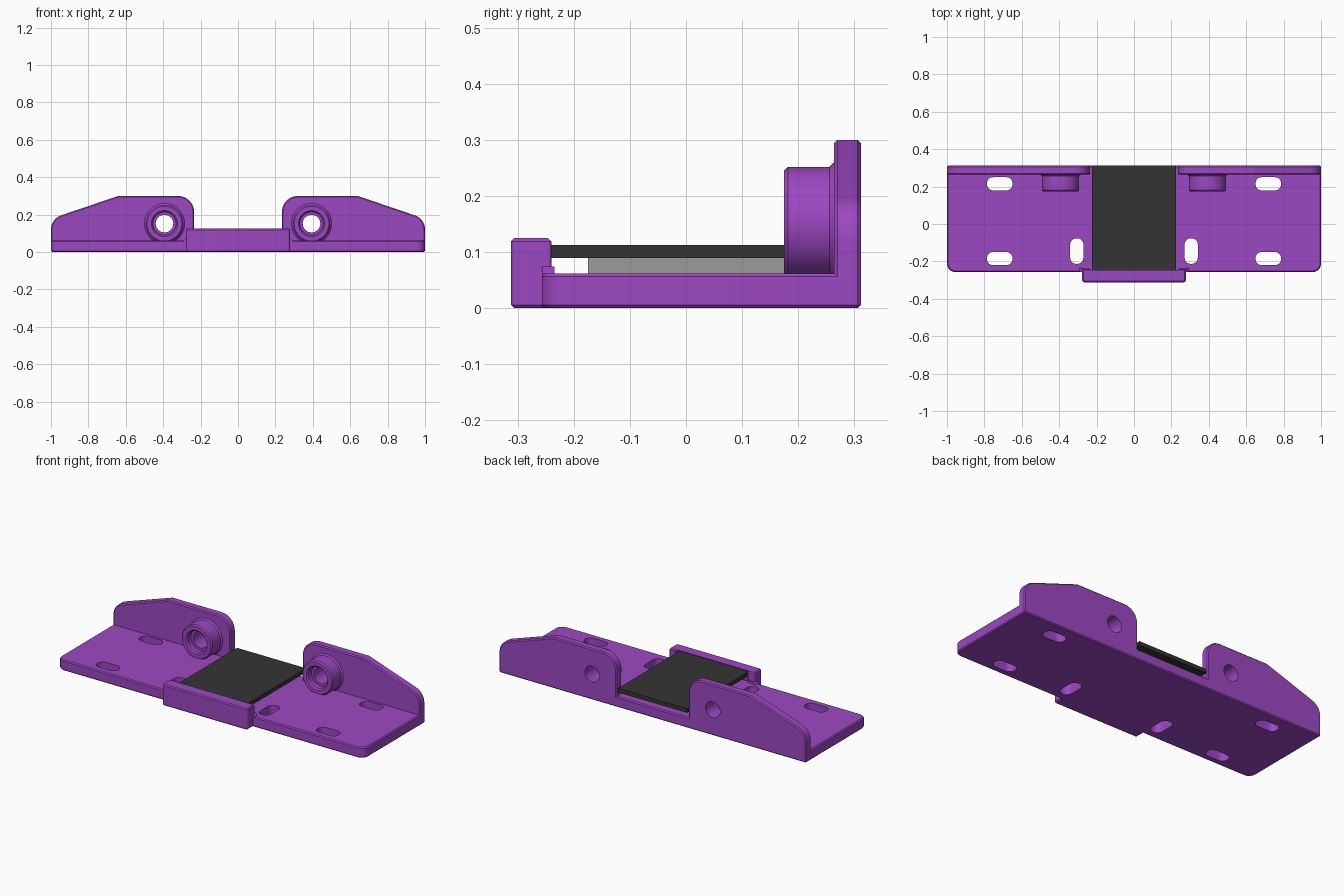
import bpy, bmesh, math
from mathutils import Vector, Matrix

if "Cube" in bpy.data.objects:
    bpy.data.objects.remove(bpy.data.objects["Cube"])


def material(name, rgb):
    m = bpy.data.materials.new(name)
    m.diffuse_color = (*rgb, 1)
    m.use_nodes = True
    m.node_tree.nodes["Principled BSDF"].inputs["Base Color"].default_value = m.diffuse_color
    return m


PURPLE = material("purple", (0.335, 0.064, 0.54))
DARK = material("charcoal", (0.034, 0.034, 0.034))
GREY = material("grey", (0.33, 0.33, 0.33))


def rounded(corners, steps=8):
    """2D outline from (x, y, radius) corners, rounding each with an arc."""
    pts = []
    n = len(corners)
    for i, (x, y, r) in enumerate(corners):
        p = Vector((x, y))
        if r == 0:
            pts.append(p)
            continue
        a = (Vector(corners[i - 1][:2]) - p).normalized()
        b = (Vector(corners[(i + 1) % n][:2]) - p).normalized()
        half = a.angle(b) / 2
        centre = p + (a + b).normalized() * (r / math.sin(half))
        start = p + a * (r / math.tan(half)) - centre
        end = p + b * (r / math.tan(half)) - centre
        sweep = start.angle_signed(end)
        a0 = math.atan2(start.y, start.x)
        for k in range(steps + 1):
            t = a0 - sweep * k / steps
            pts.append(centre + r * Vector((math.cos(t), math.sin(t))))
    return pts


def add_object(name, bm, mat):
    bmesh.ops.recalc_face_normals(bm, faces=bm.faces)
    me = bpy.data.meshes.new(name)
    bm.to_mesh(me)
    bm.free()
    me.materials.append(mat)
    ob = bpy.data.objects.new(name, me)
    bpy.context.collection.objects.link(ob)
    return ob


def extrude(name, pts, lo, hi, mat, upright=False):
    """Extrude an outline along z, or along y for an upright x-z outline."""
    bm = bmesh.new()
    place = (lambda p: (p[0], lo, p[1])) if upright else (lambda p: (p[0], p[1], lo))
    face = bm.faces.new([bm.verts.new(place(p)) for p in pts])
    out = bmesh.ops.extrude_face_region(bm, geom=[face])
    move = Vector((0, hi - lo, 0)) if upright else Vector((0, 0, hi - lo))
    bmesh.ops.translate(bm, vec=move,
                        verts=[v for v in out["geom"] if isinstance(v, bmesh.types.BMVert)])
    return add_object(name, bm, mat)


def finish(ob, bevel=0.0, cutters=()):
    """Chamfer, cut, bake the modifiers and shade."""
    if bevel:
        b = ob.modifiers.new("chamfer", 'BEVEL')
        b.width, b.segments, b.limit_method = bevel, 1, 'ANGLE'
        b.angle_limit = math.radians(35)
    for c in cutters:
        m = ob.modifiers.new("cut", 'BOOLEAN')
        m.operation, m.solver, m.object = 'DIFFERENCE', 'EXACT', c
    bpy.context.view_layer.update()
    dg = bpy.context.evaluated_depsgraph_get()
    me = bpy.data.meshes.new_from_object(ob.evaluated_get(dg))
    ob.modifiers.clear()
    ob.data = me
    me.shade_smooth()
    me.set_sharp_from_angle(angle=math.radians(25))
    for c in cutters:
        bpy.data.objects.remove(c)


def box_outline(x0, x1, y0, y1, r=0.0):
    return rounded([(x0, y0, r), (x1, y0, r), (x1, y1, r), (x0, y1, r)])


def slot(cx, cy, w, h):
    r = min(w, h) / 2 - 0.003
    ob = extrude("slot_cutter", box_outline(cx - w / 2, cx + w / 2, cy - h / 2, cy + h / 2, r),
                 -0.1, 0.2, PURPLE)
    ob.hide_render = True
    return ob


# Base plate with mounting slots
base = extrude("base_plate", rounded([(-1, -0.257, 0.045), (1, -0.257, 0.045),
                                      (1, 0.312, 0), (-1, 0.312, 0)]), 0, 0.062, PURPLE)
cuts = []
for s in (-1, 1):
    cuts += [slot(s * 0.718, 0.215, 0.136, 0.07), slot(s * 0.718, -0.185, 0.136, 0.07),
             slot(s * 0.306, -0.145, 0.07, 0.136)]
finish(base, 0.006, cuts)

# Front lip that wraps the corners of the pad
lip = extrude("front_lip", rounded([
    (-0.277, -0.312, 0.012), (0.277, -0.312, 0.012), (0.277, -0.24, 0.006),
    (0.23, -0.24, 0), (0.23, -0.262, 0), (-0.23, -0.262, 0),
    (-0.23, -0.24, 0), (-0.277, -0.24, 0.006)]), 0, 0.125, PURPLE)
finish(lip, 0.006)

BOSS_X, BOSS_Z = 0.393, 0.152
# Boss profile as (radius, y): flared root, chamfered rim, counterbore
PROFILE = [(0.108, 0.272), (0.108, 0.264), (0.1, 0.256), (0.1, 0.182), (0.093, 0.175),
           (0.07, 0.175), (0.062, 0.183), (0.062, 0.212), (0.047, 0.212), (0.047, 0.272)]

for s, side in ((-1, "left"), (1, "right")):
    # Rear wall with sloping shoulder and screw hole
    wall = extrude(side + "_rear_wall", rounded([
        (s * 0.235, 0, 0), (s, 0, 0), (s, 0.178, 0.08), (s * 0.64, 0.3, 0.04),
        (s * 0.235, 0.3, 0.085)]), 0.264, 0.312, PURPLE, True)
    ring = [(s * BOSS_X + 0.047 * math.cos(t * math.tau / 48),
             BOSS_Z + 0.047 * math.sin(t * math.tau / 48)) for t in range(48)]
    hole = extrude("hole_cutter", ring, 0.2, 0.4, PURPLE, True)
    hole.hide_render = True
    finish(wall, 0.006, [hole])

    # Screw boss turned around the y axis
    bm = bmesh.new()
    vs = [bm.verts.new((r, y, 0)) for r, y in PROFILE]
    es = [bm.edges.new((vs[i], vs[(i + 1) % len(vs)])) for i in range(len(vs))]
    bmesh.ops.spin(bm, geom=vs + es, cent=(0, 0, 0), axis=(0, 1, 0),
                   angle=math.tau, steps=48, use_duplicate=False)
    bmesh.ops.remove_doubles(bm, verts=bm.verts, dist=1e-4)
    bmesh.ops.transform(bm, verts=bm.verts, matrix=Matrix.Translation((s * BOSS_X, 0, BOSS_Z)))
    finish(add_object(side + "_screw_boss", bm, PURPLE))

    # Small ramp where the lip meets the plate
    ramp = extrude(side + "_lip_ramp", [(s * 0.24, 0.05), (s * 0.292, 0.05), (s * 0.292, 0.062),
                                        (s * 0.277, 0.074), (s * 0.24, 0.074)],
                   -0.257, -0.234, PURPLE, True)
    finish(ramp)

# Dark pad on its grey spacer
finish(extrude("dark_pad", box_outline(-0.225, 0.225, -0.262, 0.312), 0.089, 0.113, DARK))
finish(extrude("grey_spacer", box_outline(-0.175, 0.175, -0.175, 0.225), 0.06, 0.09, GREY))
